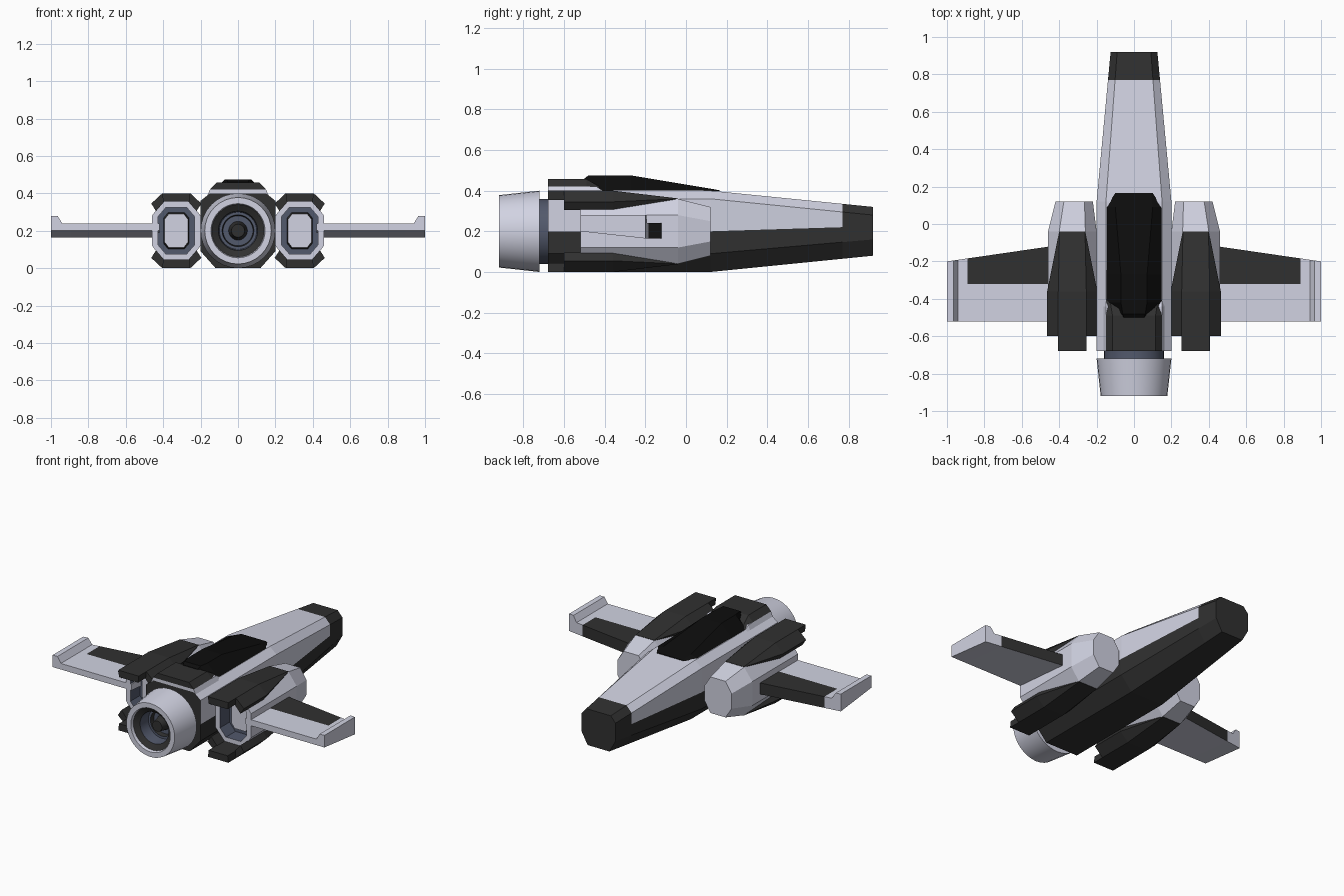
import bpy, bmesh, math

if "Cube" in bpy.data.objects:
    bpy.data.objects.remove(bpy.data.objects["Cube"])

def material(name, *rgb):
    m = bpy.data.materials.new(name)
    m.diffuse_color = (*rgb, 1)
    m.use_nodes = True
    m.node_tree.nodes["Principled BSDF"].inputs["Base Color"].default_value = m.diffuse_color
    return m

LIGHT, DARK, BLACK, STEEL = range(4)
MATS = [material("light_hull", 0.64, 0.65, 0.76), material("dark_panel", 0.03, 0.03, 0.03),
        material("black_glass", 0.004, 0.004, 0.004), material("steel_blue", 0.085, 0.1, 0.15)]

def loft(name, rings, pick, caps=(LIGHT, LIGHT), smooth=False):
    """Skin closed rings of points; pick(section, side) gives the material."""
    bm = bmesh.new()
    vs = [[bm.verts.new(p) for p in r] for r in rings]
    n = len(rings[0])
    for k in range(len(rings) - 1):
        for i in range(n):
            j = (i + 1) % n
            f = bm.faces.new((vs[k][i], vs[k][j], vs[k + 1][j], vs[k + 1][i]))
            f.material_index = pick(k, i)
    for r, c in ((vs[0], caps[0]), (vs[-1], caps[1])):
        bm.faces.new(r).material_index = c
    bmesh.ops.remove_doubles(bm, verts=bm.verts, dist=1e-5)
    bmesh.ops.recalc_face_normals(bm, faces=bm.faces)
    me = bpy.data.meshes.new(name)
    bm.to_mesh(me)
    bm.free()
    for m in MATS:
        me.materials.append(m)
    ob = bpy.data.objects.new(name, me)
    bpy.context.collection.objects.link(ob)
    if smooth:
        bpy.ops.object.select_all(action='DESELECT')
        ob.select_set(True)
        bpy.context.view_layer.objects.active = ob
        bpy.ops.object.shade_smooth_by_angle(angle=math.radians(30))
    return ob

def sym(y, half, cx=0.0):
    """Mirror a half outline of (x, z) points into a closed ring at depth y."""
    return [(cx + x, y, z) for x, z in half] + [(cx - x, y, z) for x, z in reversed(half)]

# Fuselage: ten-sided hull tapering to a dark nose, dark belly
body = [(0.12, 0), (0.2, 0.09), (0.2, 0.2), (0.2, 0.36), (0.15, 0.40)]
nose = [(0.08, 0.08), (0.125, 0.16), (0.125, 0.225), (0.125, 0.28), (0.09, 0.32)]
t = (0.77 - 0.12) / 0.8
mid = [(a + (c - a) * t, b + (d - b) * t) for (a, b), (c, d) in zip(body, nose)]
loft("fuselage", [sym(-0.68, body), sym(0.12, body), sym(0.77, mid), sym(0.92, nose)],
     lambda k, i: DARK if k == 2 or i in (0, 1, 7, 8, 9) else LIGHT, (DARK, DARK))

# Canopy
loft("canopy", [sym(y, [(w, 0.398), (tw, z)]) for y, w, tw, z in (
    (0.165, 0.10, 0.09, 0.402), (0.09, 0.15, 0.10, 0.415), (-0.27, 0.15, 0.07, 0.475),
    (-0.42, 0.15, 0.07, 0.475), (-0.48, 0.09, 0.06, 0.475), (-0.50, 0.07, 0.055, 0.46))],
     lambda k, i: BLACK, (BLACK, BLACK))

# Rear spine: dark cover on a light base
loft("spine_base", [sym(y, [(0.165, 0.385), (0.15, z)]) for y, z in ((-0.68, 0.42), (-0.44, 0.42), (-0.41, 0.40))],
     lambda k, i: LIGHT)
loft("spine_cover", [sym(y, [(w, zb), (tw, zt)]) for y, w, tw, zb, zt in (
    (-0.68, 0.15, 0.115, 0.42, 0.457), (-0.49, 0.15, 0.115, 0.42, 0.457), (-0.40, 0.15, 0.13, 0.398, 0.405))],
     lambda k, i: DARK, (DARK, DARK))

# Main engine: neck, flared nozzle, stepped interior and centre plug
prof = [(0.16, -0.66), (0.16, -0.72), (0.2, -0.72), (0.178, -0.92), (0.145, -0.92), (0.14, -0.90),
        (0.105, -0.88), (0.10, -0.80), (0.085, -0.80), (0.08, -0.77), (0.05, -0.77), (0.035, -0.85)]
cols = [STEEL, LIGHT, LIGHT, LIGHT, LIGHT, DARK, STEEL, STEEL, DARK, STEEL, DARK]
N = 32
loft("engine_nozzle", [[(r * math.cos(2 * math.pi * a / N), y, 0.2 + r * math.sin(2 * math.pi * a / N))
                        for a in range(N)] for r, y in prof],
     lambda k, i: cols[k], (STEEL, DARK), smooth=True)

def octagon(cx, y, w, h, cw, ch):
    """Octagon of half size w, h with flats cw (top) and ch (side)."""
    return sym(y, [(cw, 0.2 - h), (w, 0.2 - ch), (w, 0.2 + ch), (cw, 0.2 + h)], cx)

for s, side in ((1, "right"), (-1, "left")):
    cx = 0.33 * s
    # Side nacelle with hollow rear
    pod = [STEEL if k >= 3 else LIGHT for k in range(6)]
    loft(f"nacelle_{side}", [octagon(cx - 0.01 * s, 0.12, 0.10, 0.12, 0.055, 0.05),
                             octagon(cx, -0.04, 0.13, 0.16, 0.07, 0.08),
                             octagon(cx, -0.52, 0.13, 0.16, 0.07, 0.08),
                             octagon(cx, -0.52, 0.098, 0.125, 0.055, 0.075),
                             octagon(cx, -0.42, 0.098, 0.125, 0.055, 0.075)],
         lambda k, i: pod[k], (LIGHT, STEEL))
    loft(f"exhaust_plate_{side}", [octagon(cx, -0.41, 0.07, 0.10, 0.045, 0.07),
                                   octagon(cx, -0.45, 0.063, 0.09, 0.04, 0.06)],
         lambda k, i: DARK)

    # Dark armour covers above and below each nacelle
    for v, level in ((1, "upper"), (-1, "lower")):
        def cover(y, top, zt, out, zo, low, zl, inn, zi):
            return sym(y, [(a, 0.2 + v * b) for a, b in ((inn, zi), (low, zl), (out, zo), (top, zt))], cx)
        full = (0.075, 0.20, 0.134, 0.145, 0.108, 0.105, 0.065, 0.155)
        loft(f"{level}_cover_{side}", [cover(-0.04, 0.068, 0.162, 0.07, 0.16, 0.068, 0.155, 0.06, 0.15),
                                       cover(-0.36, *full), cover(-0.60, *full)],
             lambda k, i: DARK, (DARK, DARK))
        loft(f"{level}_cover_tail_{side}",
             [sym(y, [(0.07, 0.2 + v * 0.155), (0.075, 0.2 + v * 0.20)], cx) for y in (-0.58, -0.68)],
             lambda k, i: DARK, (DARK, DARK))

    # Wing with dark leading panel and raised tip
    rings = []
    for x, z in ((0.42, 0.24), (0.89, 0.24), (0.94, 0.24), (0.965, 0.28), (1.0, 0.28)):
        lead = -0.12 - 0.08 * (x - 0.45) / 0.55
        rings.append([(s * x, lead, 0.165), (s * x, lead, z), (s * x, -0.32, z),
                      (s * x, -0.52, z), (s * x, -0.52, 0.2)])
    loft(f"wing_{side}", rings, lambda k, i: DARK if k == 0 and i < 2 else LIGHT)
